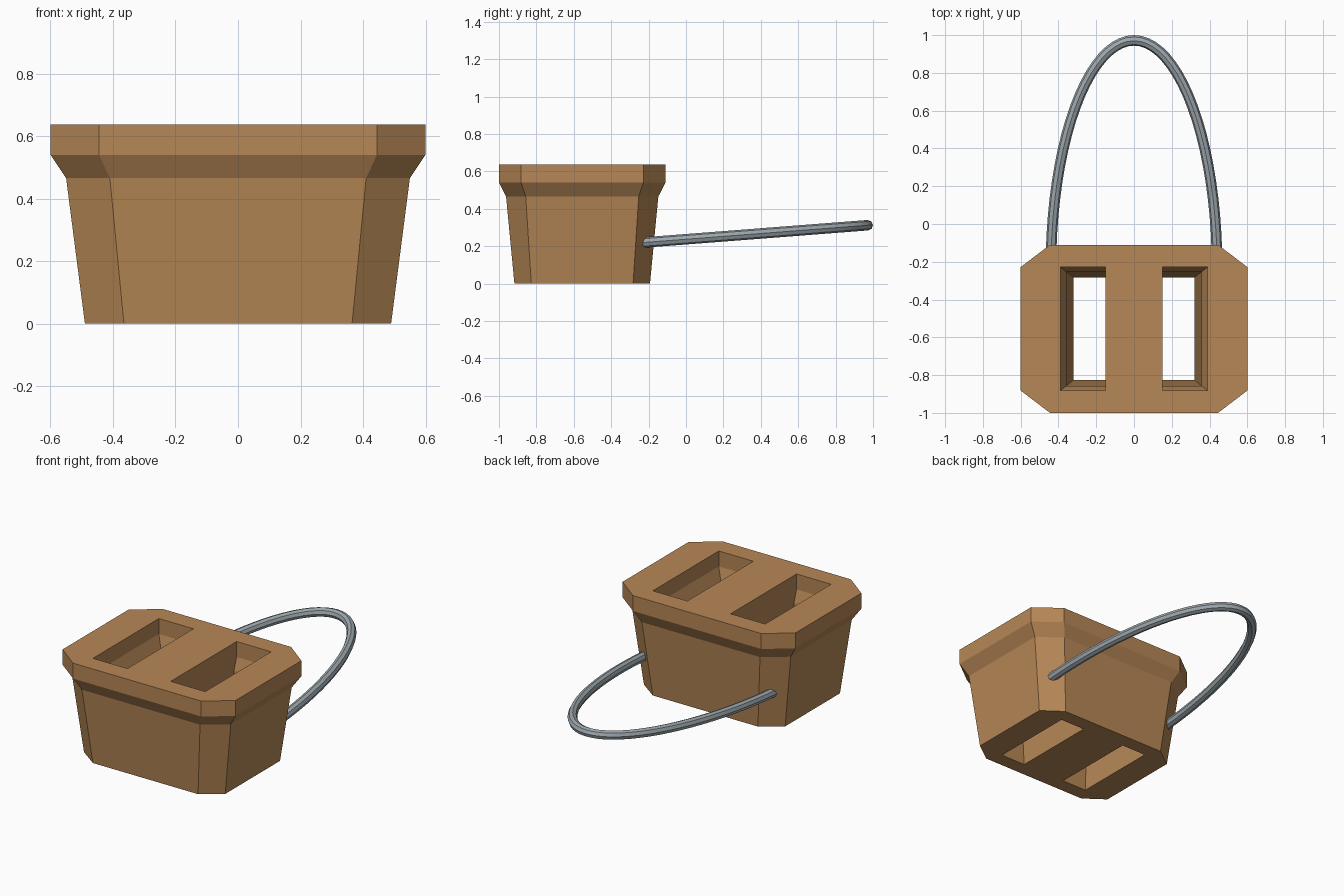
import bpy, bmesh, math
from mathutils import Vector

if "Cube" in bpy.data.objects:
    bpy.data.objects.remove(bpy.data.objects["Cube"])


def material(name, rgb):
    m = bpy.data.materials.new(name)
    m.diffuse_color = (*rgb, 1)
    m.use_nodes = True
    m.node_tree.nodes["Principled BSDF"].inputs["Base Color"].default_value = m.diffuse_color
    return m


def finish(name, bm, mat):
    bmesh.ops.recalc_face_normals(bm, faces=bm.faces)
    me = bpy.data.meshes.new(name)
    bm.to_mesh(me)
    bm.free()
    me.materials.append(mat)
    ob = bpy.data.objects.new(name, me)
    bpy.context.collection.objects.link(ob)
    return ob


brown = material("clay brown", (0.47, 0.245, 0.093))
steel = material("steel grey", (0.34, 0.39, 0.42))

# Tapered block with cut corners, a flared rim and two slots right through
CY = -0.555
SLOT_IN = 0.15
# z, half width, corner x, half depth, corner y, slot outer x
levels = [(0.0, 0.49, 0.365, 0.3625, 0.272, 0.32),
          (0.465, 0.55, 0.41, 0.407, 0.302, 0.358),
          (0.54, 0.60, 0.445, 0.445, 0.327, 0.39),
          (0.637, 0.60, 0.445, 0.445, 0.327, 0.39)]
bm = bmesh.new()
outers, slots = [], []
for z, hx, cx, hy, cy, sx in levels:
    def ring(points):
        return [bm.verts.new((x, y + CY, z)) for x, y in points]
    outers.append(ring([(cx, -hy), (hx, -cy), (hx, cy), (cx, hy),
                        (-cx, hy), (-hx, cy), (-hx, -cy), (-cx, -hy)]))
    slots.append([ring([(s * SLOT_IN, -cy), (s * sx, -cy),
                        (s * sx, cy), (s * SLOT_IN, cy)]) for s in (1, -1)])


def bridge(a, b):
    for i in range(len(a)):
        j = (i + 1) % len(a)
        bm.faces.new((a[i], a[j], b[j], b[i]))


for k in range(len(levels) - 1):
    bridge(outers[k], outers[k + 1])
    for s in (0, 1):
        bridge(slots[k][s], slots[k + 1][s])

# Top and bottom faces around the slots
for k in (0, -1):
    o, (r, l) = outers[k], slots[k]
    bm.faces.new((o[0], o[1], r[1], r[0], l[0], l[1], o[6], o[7]))
    bm.faces.new((o[3], o[2], r[2], r[3], l[3], l[2], o[5], o[4]))
    bm.faces.new((o[1], o[2], r[2], r[1]))
    bm.faces.new((o[6], o[5], l[2], l[1]))
    bm.faces.new((r[0], r[3], l[3], l[0]))
finish("block", bm, brown)

# Wire loop: half an ellipse in a slightly tilted plane
bm = bmesh.new()
STEPS, SIDES, RADIUS = 40, 8, 0.028
start, tip = Vector((0, -0.235, 0.219)), Vector((0, 0.972, 0.312))
across, along = Vector((0.44, 0, 0)), tip - start
up = across.cross(along).normalized()
rings = []
for i in range(STEPS + 1):
    t = math.pi * i / STEPS
    p = start + across * math.cos(t) + along * math.sin(t)
    tangent = (along * math.cos(t) - across * math.sin(t)).normalized()
    side = tangent.cross(up)
    rings.append([bm.verts.new(p + RADIUS * (side * math.cos(a) + up * math.sin(a)))
                  for a in (2 * math.pi * j / SIDES for j in range(SIDES))])
for a, b in zip(rings, rings[1:]):
    bridge(a, b)
bm.faces.new(rings[0])
bm.faces.new(rings[-1])
loop = finish("wire_loop", bm, steel)
bpy.context.view_layer.objects.active = loop
loop.select_set(True)
bpy.ops.object.shade_smooth_by_angle(angle=math.radians(30))
